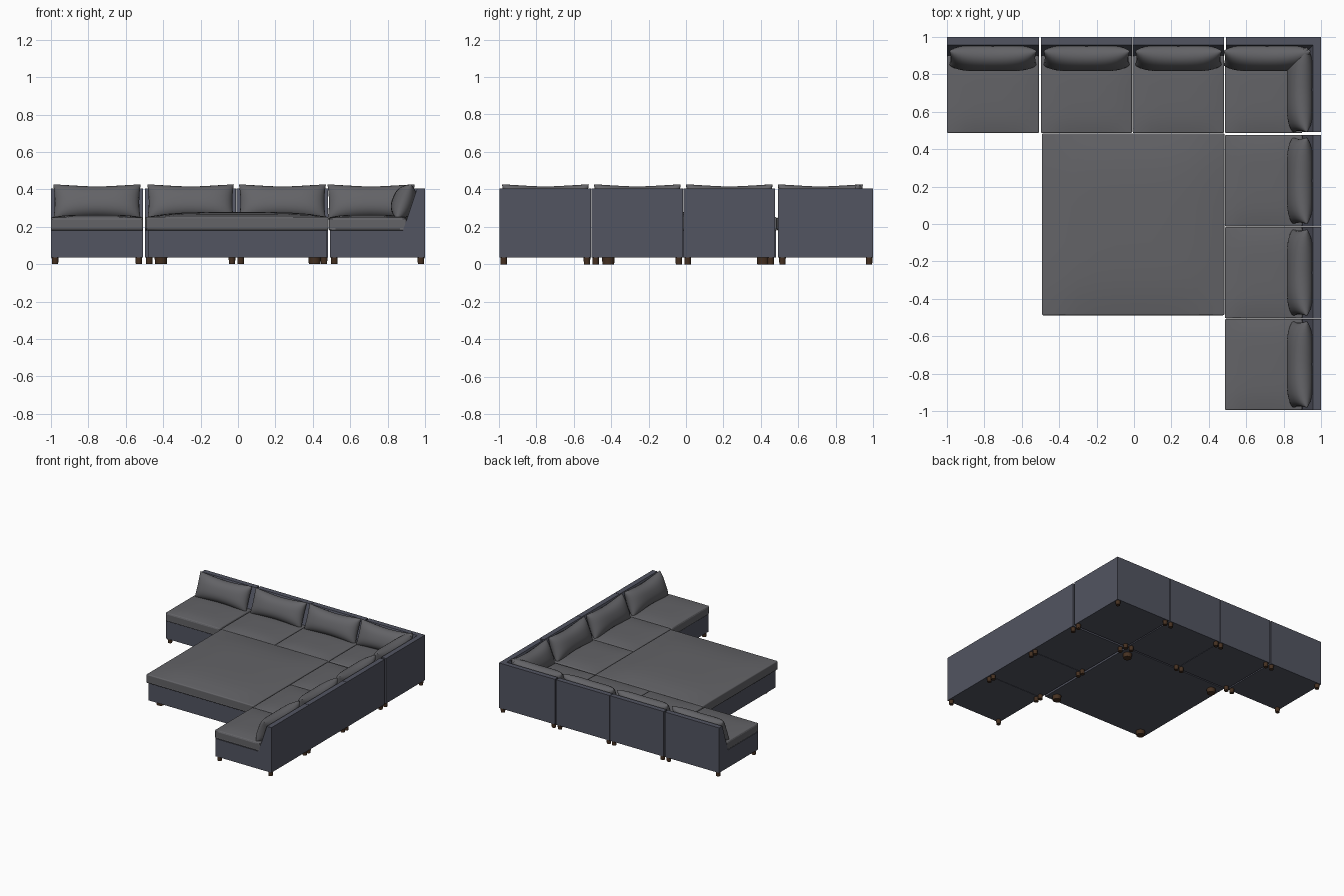
import bpy, bmesh, math
from mathutils import Matrix, Vector

if "Cube" in bpy.data.objects:
    bpy.data.objects.remove(bpy.data.objects["Cube"])


def material(name, col):
    m = bpy.data.materials.new(name)
    m.diffuse_color = (*col, 1)
    m.use_nodes = True
    m.node_tree.nodes["Principled BSDF"].inputs["Base Color"].default_value = m.diffuse_color
    return m


FRAME = material("frame_fabric", (0.085, 0.09, 0.12))
FABRIC = material("cushion_fabric", (0.125, 0.125, 0.135))
WOOD = material("dark_wood", (0.06, 0.03, 0.015))
ROW = Matrix.Identity(4)                     # modules along the back
SIDE = Matrix.Rotation(-math.pi / 2, 4, 'Z')  # modules along the right side


def finish(bm, name, mat, xf=ROW, angle=None, bevel=0):
    bmesh.ops.remove_doubles(bm, verts=bm.verts, dist=1e-5)
    bmesh.ops.recalc_face_normals(bm, faces=bm.faces)
    me = bpy.data.meshes.new(name)
    bm.to_mesh(me)
    bm.free()
    ob = bpy.data.objects.new(name, me)
    bpy.context.collection.objects.link(ob)
    me.materials.append(mat)
    ob.matrix_world = xf
    if bevel:
        mod = ob.modifiers.new("round", 'BEVEL')
        mod.width, mod.segments = bevel, 4
        mod.limit_method, mod.angle_limit = 'ANGLE', math.radians(50)
    if angle:
        bpy.ops.object.select_all(action='DESELECT')
        ob.select_set(True)
        bpy.context.view_layer.objects.active = ob
        bpy.ops.object.shade_smooth_by_angle(angle=math.radians(angle))
    return ob


def loft(name, sections, xf=ROW):
    """Skin a list of equal-length point loops and cap both ends."""
    bm = bmesh.new()
    rings = [[bm.verts.new(p) for p in s] for s in sections]
    n = len(rings[0])
    for a, b in zip(rings, rings[1:]):
        for i in range(n):
            j = (i + 1) % n
            bm.faces.new((a[i], a[j], b[j], b[i]))
    bm.faces.new(rings[0])
    bm.faces.new(rings[-1])
    return finish(bm, name, FRAME, xf)


def pad(name, x0, x1, y0, y1, z0, z1, dome, xf=ROW):
    """Flat seat cushion with a domed top and rounded edges."""
    bm = bmesh.new()
    bmesh.ops.create_cube(bm, size=2)
    bmesh.ops.subdivide_edges(bm, edges=bm.edges[:], cuts=9, use_grid_fill=True)
    for v in bm.verts:
        u, w, t = v.co
        z = z0 + (z1 - z0) * (t + 1) / 2
        z += dome * (1 - u ** 4) * (1 - w ** 4) * max(t, 0)
        v.co = ((x0 + x1) / 2 + u * (x1 - x0) / 2, (y0 + y1) / 2 + w * (y1 - y0) / 2, z)
    return finish(bm, name, FABRIC, xf, 60, 0.022)


def pillow(name, x0, x1, xf=ROW):
    """Leaning back pillow with pinched corners."""
    bm = bmesh.new()
    nu, nv, hw, hh, ht = 20, 14, (x1 - x0) / 2, 0.102, 0.064
    lean = Matrix.Translation(((x0 + x1) / 2, 0.887, 0.332)) @ Matrix.Rotation(math.radians(90 - 22), 4, 'X')
    for s in (1, -1):
        g = []
        for i in range(nu + 1):
            u = math.sin(math.pi / 2 * (2 * i / nu - 1))
            col = []
            for j in range(nv + 1):
                v = math.sin(math.pi / 2 * (2 * j / nv - 1))
                f = math.sqrt(max(0, (1 - u ** 4) * (1 - abs(v) ** 2.6)))
                p = Vector((hw * u * (1 - 0.035 * (1 - v * v)),
                            hh * v * (1 - 0.16 * (1 - abs(u) ** 1.6)), s * ht * f))
                col.append(bm.verts.new(lean @ p))
            g.append(col)
        for i in range(nu):
            for j in range(nv):
                bm.faces.new((g[i][j], g[i + 1][j], g[i + 1][j + 1], g[i][j + 1]))
    return finish(bm, name, FABRIC, xf, 70)


def feet(name, x0, x1, y0, y1, r, xf=ROW):
    bm = bmesh.new()
    for x in (x0, x1):
        for y in (y0, y1):
            bmesh.ops.create_cone(bm, cap_ends=True, segments=16, radius1=r * 0.92, radius2=r,
                                  depth=0.037, matrix=Matrix.Translation((x, y, 0.0185)))
    return finish(bm, name, WOOD, xf, 40)


# Frame cross-section: distance in from the back, height
PROFILE = [(0, 0.035), (0, 0.405), (0.042, 0.405), (0.118, 0.18), (0.508, 0.18), (0.508, 0.035)]


def module(tag, x0, x1, xf):
    loft(tag + "_frame", [[(x, 1 - q, z) for q, z in PROFILE] for x in (x0, x1)], xf)
    pad(tag + "_seat", x0, x1, 0.486, 0.90, 0.18, 0.25, 0.014, xf)
    pillow(tag + "_back_pillow", x0 + 0.012, x1 - 0.012, xf)
    feet(tag + "_feet", x0 + 0.022, x1 - 0.022, 0.515, 0.978, 0.018, xf)


# Straight modules
for i, (a, b) in enumerate([(-1, -0.508), (-0.497, -0.01), (-0.007, 0.482)]):
    module(f"back_module_{i + 1}", a, b, ROW)
for i, (a, b) in enumerate([(-0.475, 0.013), (0.016, 0.504), (0.507, 0.995)]):
    module(f"side_module_{i + 1}", a, b, SIDE)

# Corner module, mitred around the corner
e = 1 - PROFILE[-1][0]
loft("corner_frame", [[(e, 1 - q, z) for q, z in PROFILE[:5]] + [(e, e, 0.035)],
                      [(1 - q, 1 - q, z) for q, z in PROFILE],
                      [(1 - q, e, z) for q, z in PROFILE]])
pad("corner_seat", 0.486, 0.90, 0.486, 0.90, 0.18, 0.25, 0.014)
pillow("corner_back_pillow", 0.478, 0.945)
pillow("corner_side_pillow", -0.945, -0.49, SIDE)
feet("corner_feet", 0.515, 0.978, 0.515, 0.978, 0.018)

# Large ottoman
bm = bmesh.new()
bmesh.ops.create_cube(bm, size=1, matrix=Matrix.Translation((-0.003, 0.003, 0.1075))
                      @ Matrix.Diagonal((0.955, 0.955, 0.145, 1)))
finish(bm, "ottoman_base", FRAME)
pad("ottoman_cushion", -0.492, 0.483, -0.488, 0.485, 0.18, 0.252, 0.027)
feet("ottoman_feet", -0.412, 0.41, -0.415, 0.412, 0.034)
